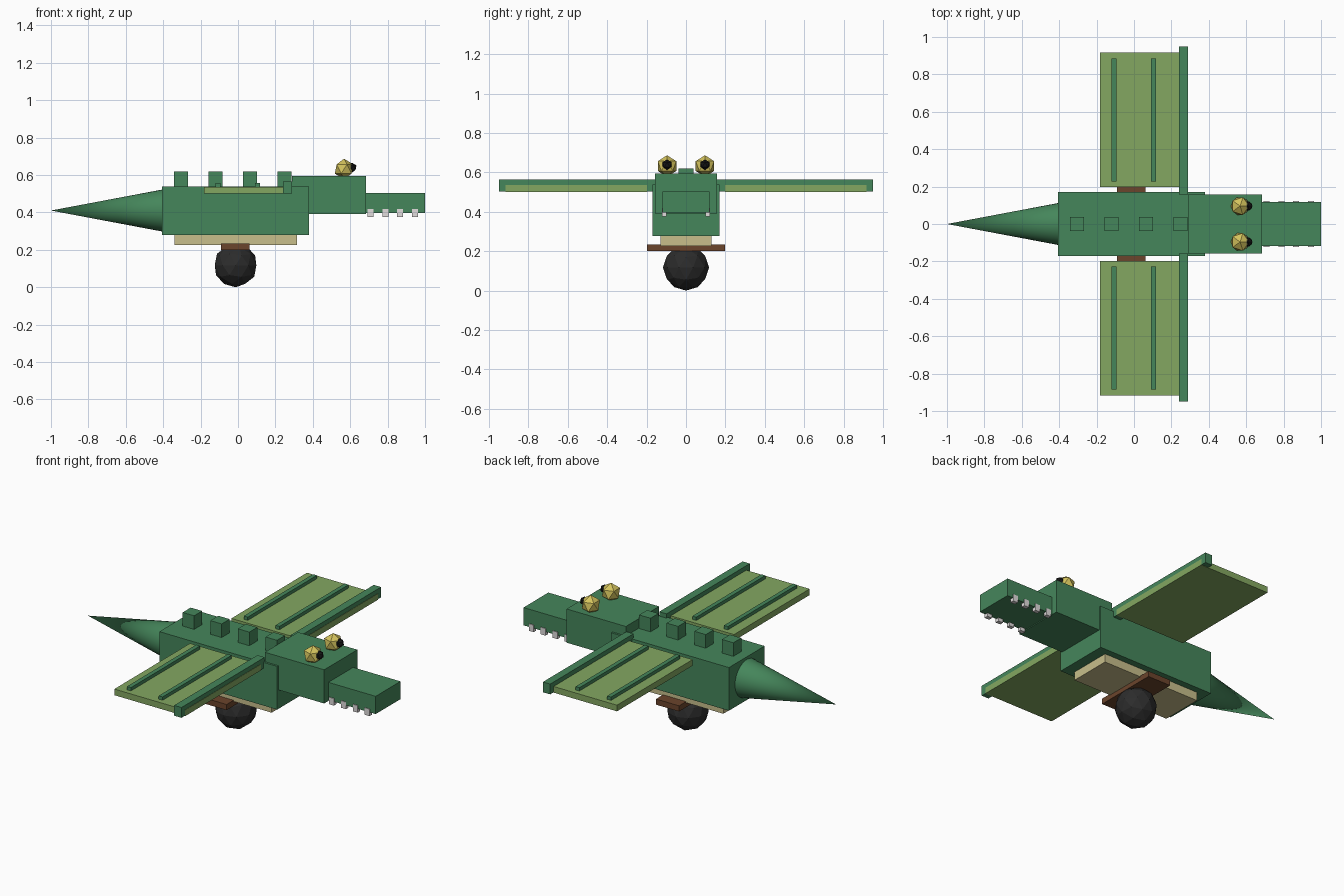
import bpy, math

cube = bpy.data.objects.get("Cube")
if cube:
    bpy.data.objects.remove(cube, do_unlink=True)


def material(name, r, g, b):
    m = bpy.data.materials.new(name)
    m.use_nodes = True
    m.diffuse_color = (r, g, b, 1)
    m.node_tree.nodes["Principled BSDF"].inputs["Base Color"].default_value = (r, g, b, 1)
    return m


GREEN = material("scale green", 0.06, 0.24, 0.105)
LIGHT = material("wing light green", 0.23, 0.39, 0.12)
CREAM = material("belly cream", 0.58, 0.52, 0.26)
BROWN = material("wood brown", 0.147, 0.058, 0.025)
DARK = material("ball dark grey", 0.025, 0.025, 0.025)
YELLOW = material("eye yellow", 0.66, 0.55, 0.11)
BLACK = material("pupil black", 0.008, 0.008, 0.008)
WHITE = material("tooth white", 0.75, 0.72, 0.72)


def finish(name, mat):
    ob = bpy.context.object
    ob.name = ob.data.name = name
    ob.data.materials.append(mat)
    return ob


def box(name, mat, x, y, z):
    """Box from (low, high) pairs on each axis."""
    bpy.ops.mesh.primitive_cube_add(size=1, location=[sum(p) / 2 for p in (x, y, z)])
    ob = finish(name, mat)
    ob.scale = [abs(p[1] - p[0]) for p in (x, y, z)]
    bpy.ops.object.transform_apply(location=False, rotation=False, scale=True)
    return ob


def ball(name, mat, centre, radius, detail):
    bpy.ops.mesh.primitive_ico_sphere_add(subdivisions=detail, radius=radius, location=centre)
    return finish(name, mat)


# Trunk, head and snout
box("body", GREEN, (-0.405, 0.38), (-0.17, 0.17), (0.278, 0.538))
box("belly", CREAM, (-0.34, 0.315), (-0.13, 0.13), (0.227, 0.3))
box("head", GREEN, (0.29, 0.685), (-0.158, 0.158), (0.392, 0.595))
box("snout", GREEN, (0.67, 1.0), (-0.118, 0.118), (0.397, 0.504))

# Tapered tail pointing backwards
bpy.ops.mesh.primitive_cone_add(vertices=32, radius1=0.113, radius2=0, depth=0.6,
                                location=(-0.7, 0, 0.41), rotation=(0, -math.pi / 2, 0))
finish("tail", GREEN)
bpy.ops.object.shade_smooth_by_angle(angle=math.radians(30))

# Row of back ridges
for i in range(4):
    x = -0.304 + 0.184 * i
    box(f"back_ridge_{i + 1}", GREEN, (x - 0.038, x + 0.038), (-0.038, 0.038), (0.53, 0.62))

# Perch bar and ball underneath
box("foot_bar", BROWN, (-0.092, 0.062), (-0.197, 0.197), (0.2, 0.234))
ball("base_ball", DARK, (-0.013, 0, 0.117), 0.117, 2)

# Paired parts
for side, s in (("left", 1), ("right", -1)):
    def span(a, b):
        return (s * a, s * b)

    # Wing panel with leading edge and two ribs
    box(f"{side}_wing", LIGHT, (-0.182, 0.29), span(0.197, 0.917), (0.5, 0.537))
    box(f"{side}_wing_edge", GREEN, (0.24, 0.288), span(0.157, 0.95), (0.502, 0.564))
    for i, x in enumerate((-0.107, 0.104)):
        box(f"{side}_wing_rib_{i + 1}", GREEN, (x - 0.013, x + 0.013), span(0.227, 0.885), (0.53, 0.557))

    # Eye and pupil
    ball(f"{side}_eye", YELLOW, (0.567, s * 0.096, 0.632), 0.055, 1)
    ball(f"{side}_pupil", BLACK, (0.609, s * 0.096, 0.639), 0.027, 1)

    # Teeth along the jaw edge
    for i in range(4):
        x = 0.709 + 0.079 * i
        box(f"{side}_tooth_{i + 1}", WHITE, (x - 0.016, x + 0.016), span(0.098, 0.122), (0.376, 0.418))
